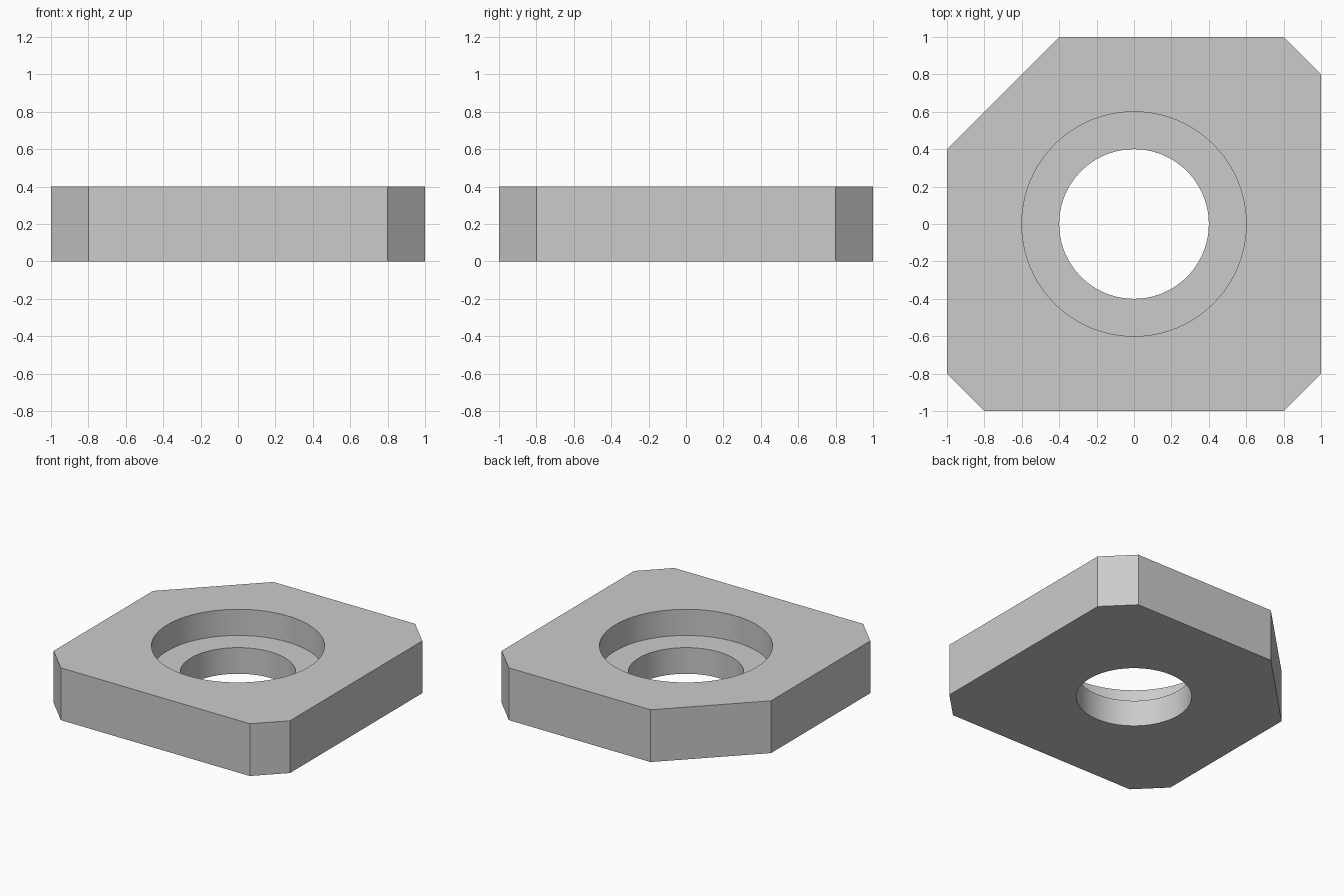
import bpy
import bmesh

cube = bpy.data.objects.get("Cube")
if cube:
    bpy.data.objects.remove(cube, do_unlink=True)

HEIGHT = 0.4

grey = bpy.data.materials.new("light_grey")
grey.use_nodes = True
colour = (0.6, 0.6, 0.6, 1)
grey.diffuse_color = colour
grey.node_tree.nodes["Principled BSDF"].inputs["Base Color"].default_value = colour


def chamfered_outline(chamfers):
    """Square outline with one cut per corner, counter-clockwise from front left."""
    corners = [(1, -1), (1, 1), (-1, 1), (-1, -1)]
    points = []
    for (x, y), cut in zip(corners, chamfers):
        pair = [(x - x * cut, y), (x, y - y * cut)]
        points += pair if x * y < 0 else pair[::-1]
    return points


def cut_bore(target, radius, bottom, top):
    """Cut a round vertical bore out of the target."""
    bpy.ops.mesh.primitive_cylinder_add(
        vertices=96, radius=radius, depth=top - bottom,
        location=(0, 0, (top + bottom) / 2))
    cutter = bpy.context.object
    cutter.name = "bore_cutter"
    cutter.hide_render = True
    cutter.data.materials.append(grey)
    mod = target.modifiers.new("bore", 'BOOLEAN')
    mod.operation = 'DIFFERENCE'
    mod.solver = 'EXACT'
    mod.object = cutter
    bpy.ops.object.select_all(action='DESELECT')
    target.select_set(True)
    bpy.context.view_layer.objects.active = target
    bpy.ops.object.modifier_apply(modifier=mod.name)
    bpy.data.objects.remove(cutter, do_unlink=True)


# Plate: three small corner chamfers and one large one at the back right
bm = bmesh.new()
base = bm.faces.new([bm.verts.new((x, y, 0))
                     for x, y in chamfered_outline([0.2, 0.2, 0.6, 0.2])])
raised = bmesh.ops.extrude_face_region(bm, geom=[base], use_keep_orig=True)["geom"]
bmesh.ops.translate(bm, vec=(0, 0, HEIGHT),
                    verts=[g for g in raised if isinstance(g, bmesh.types.BMVert)])
bmesh.ops.recalc_face_normals(bm, faces=bm.faces)
mesh = bpy.data.meshes.new("plate")
bm.to_mesh(mesh)
bm.free()
mesh.materials.append(grey)
plate = bpy.data.objects.new("plate", mesh)
bpy.context.collection.objects.link(plate)

# Through hole and the wider counterbore above it
cut_bore(plate, 0.4, -0.2, HEIGHT + 0.2)
cut_bore(plate, 0.6, HEIGHT / 2, HEIGHT + 0.2)

bpy.ops.object.shade_smooth_by_angle()
